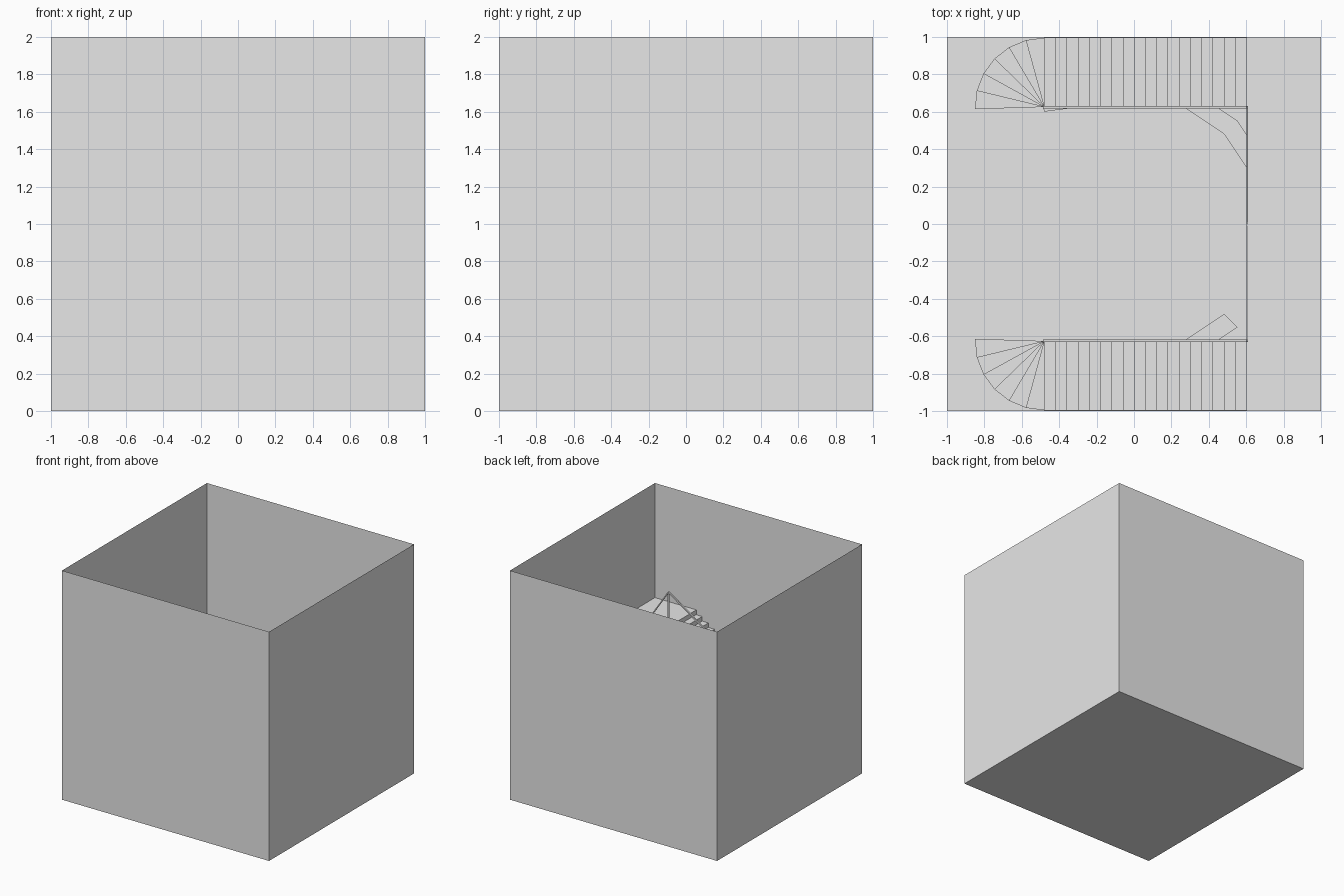
import bpy
import bmesh
from math import cos, sin, radians
from mathutils import Vector

cube = bpy.data.objects.get("Cube")
if cube:
    bpy.data.objects.remove(cube, do_unlink=True)

# One plain grey for everything
grey = bpy.data.materials.new("plain grey")
grey.use_nodes = True
colour = (0.8, 0.8, 0.8, 1)
grey.diffuse_color = colour
grey.node_tree.nodes["Principled BSDF"].inputs["Base Color"].default_value = colour


def finish(name, bm):
    mesh = bpy.data.meshes.new(name)
    bm.to_mesh(mesh)
    bm.free()
    mesh.materials.append(grey)
    obj = bpy.data.objects.new(name, mesh)
    bpy.context.collection.objects.link(obj)
    return obj


def prism(bm, outline, low, high):
    """Extrude a flat outline from one height to another."""
    face = bm.faces.new([bm.verts.new((x, y, low)) for x, y in outline])
    top = bmesh.ops.extrude_face_region(bm, geom=[face])["geom"]
    verts = [g for g in top if isinstance(g, bmesh.types.BMVert)]
    bmesh.ops.translate(bm, verts=verts, vec=(0, 0, high - low))
    bmesh.ops.recalc_face_normals(bm, faces=bm.faces)


def bar(bm, start, end, width=0.012):
    """Square bar between two points."""
    a, b = Vector(start), Vector(end)
    made = bmesh.ops.create_cube(bm, size=1)["verts"]
    bmesh.ops.scale(bm, verts=made, vec=(width, width, (b - a).length))
    turn = (b - a).to_track_quat('Z', 'Y').to_matrix()
    bmesh.ops.rotate(bm, verts=made, matrix=turn)
    bmesh.ops.translate(bm, verts=made, vec=(a + b) / 2)


def polar(radius, angle):
    return radius * cos(radians(angle)), radius * sin(radians(angle))


# Room: thin floor and four walls, open at the top
bm = bmesh.new()
bmesh.ops.create_cube(bm, size=2)
bmesh.ops.translate(bm, verts=bm.verts, vec=(0, 0, 1))
lid = [f for f in bm.faces if f.normal.z > 0.9]
bmesh.ops.delete(bm, geom=lid, context='FACES_ONLY')
finish("room_shell", bm)

# Landing along the left wall
LANDING, RISE, TREAD = 1.0, 0.04, 0.06
EDGE, INNER, FOOT = 0.6, 0.625, -0.48
bm = bmesh.new()
prism(bm, [(EDGE, -1), (1, -1), (1, 1), (EDGE, 1)], LANDING - RISE, LANDING)
finish("landing", bm)

STRAIGHT, WINDERS, TURN = 18, 6, 15.3
for side, label in ((1, "back"), (-1, "front")):
    # Straight flight, then winding steps around the newel
    bm = bmesh.new()
    for i in range(STRAIGHT):
        x, z = EDGE - i * TREAD, LANDING - (i + 1) * RISE
        prism(bm, [(x - TREAD, side * INNER), (x, side * INNER),
                   (x, side * 0.995), (x - TREAD, side * 0.995)], z - RISE, z)
    for i in range(WINDERS):
        z = LANDING - (STRAIGHT + i + 1) * RISE
        rim = [polar(0.37, 90 + (i + k) * TURN) for k in (0, 1)]
        outline = [(FOOT, side * INNER)]
        outline += [(FOOT + x, side * (INNER + y)) for x, y in rim]
        prism(bm, outline, max(z - RISE, 0.0), z)
    finish(label + "_stairs", bm)

    # Stair rail with a post at each end
    bm = bmesh.new()
    y = side * 0.623
    head, foot = LANDING + 0.3, LANDING - STRAIGHT * RISE + 0.3
    bar(bm, (0.604, y, LANDING - RISE), (0.604, y, head))
    bar(bm, (FOOT, y, foot - 0.3), (FOOT, y, foot))
    bar(bm, (0.604, y, head), (FOOT, y, foot))
    # Brace sloping to the middle of the landing
    bar(bm, (0.604, y, head), (0.604, 0, LANDING), 0.008)
    finish(label + "_railing", bm)


# Curved counter under the stairs, in two pieces with an entrance gap
def counter(name, angles, outer_end, inner_end):
    outer = [polar(0.78, a) for a in angles] + [outer_end]
    inner = [polar(0.68, a) for a in angles] + [inner_end]
    bm = bmesh.new()
    prism(bm, outer + inner[::-1], 0, 0.2)
    finish(name, bm)


STEP = 22.5
counter("long_counter", [STEP * i for i in range(-1, 6)], (-0.49, 0.66), (-0.48, 0.6))
counter("short_counter", [-STEP * i for i in range(2, 5)], (-0.47, -0.74), (-0.47, -0.64))
